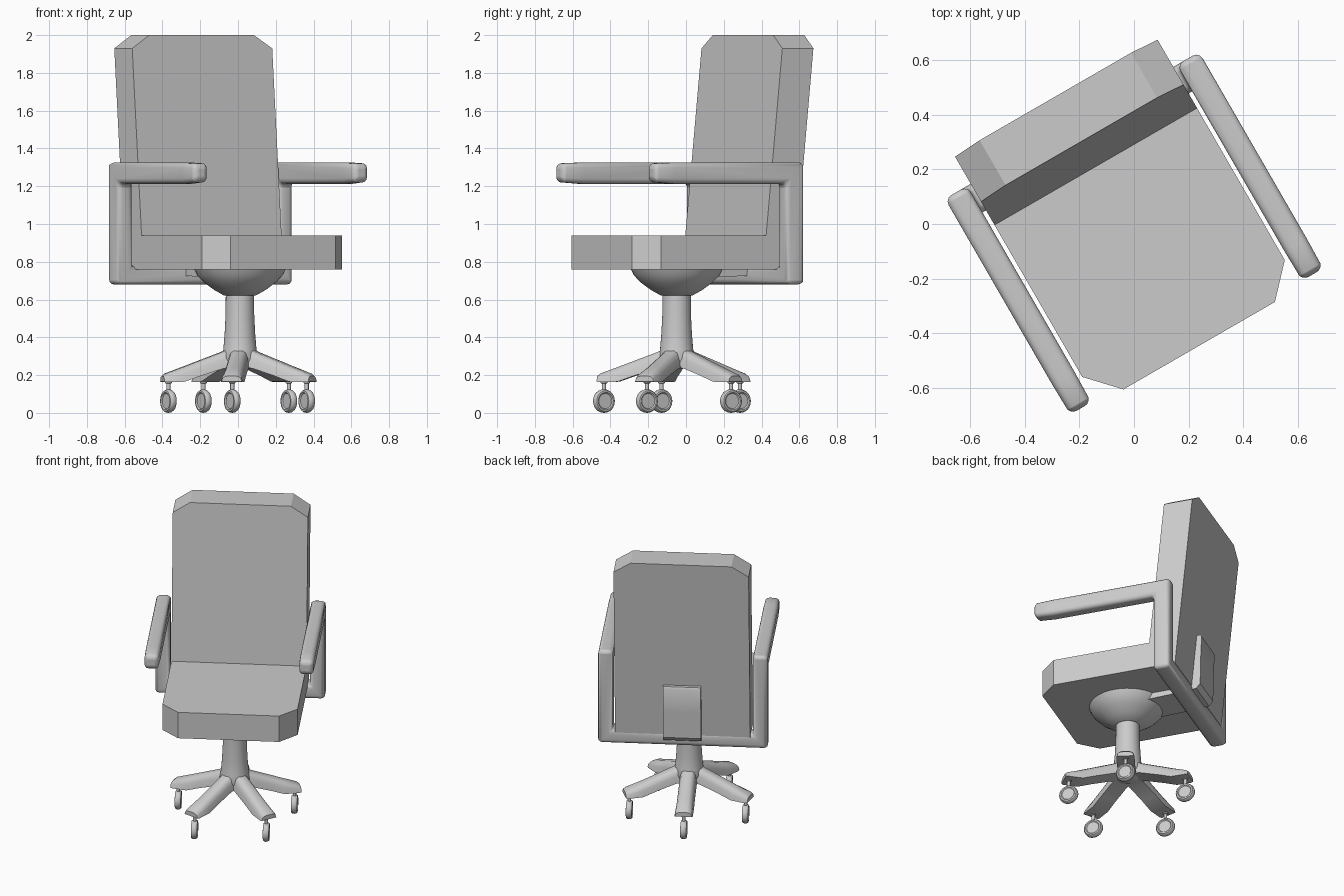
import bpy, bmesh, math
from mathutils import Matrix, Vector

if "Cube" in bpy.data.objects:
    bpy.data.objects.remove(bpy.data.objects["Cube"])

# The whole chair is turned 30 degrees about z
TURN = Matrix.Rotation(math.radians(30), 4, 'Z') @ Matrix.Translation((-0.016, 0, 0))
BASE_Y = -0.048


def loft(name, rings, smooth=None, caps=(True, True), local=Matrix()):
    """Skin a list of equal-sized closed rings."""
    bm = bmesh.new()
    vs = [[bm.verts.new(p) for p in r] for r in rings]
    n = len(rings[0])
    for a, b in zip(vs, vs[1:]):
        for i in range(n):
            j = (i + 1) % n
            bm.faces.new((a[i], a[j], b[j], b[i]))
    if caps[0]:
        bm.faces.new(vs[0])
    if caps[1]:
        bm.faces.new(vs[-1])
    bmesh.ops.recalc_face_normals(bm, faces=bm.faces[:])
    me = bpy.data.meshes.new(name)
    bm.to_mesh(me)
    bm.free()
    ob = bpy.data.objects.new(name, me)
    bpy.context.collection.objects.link(ob)
    ob.matrix_world = TURN @ local
    if smooth:
        bpy.ops.object.select_all(action='DESELECT')
        ob.select_set(True)
        bpy.context.view_layer.objects.active = ob
        bpy.ops.object.shade_smooth_by_angle(angle=math.radians(smooth))
    return ob


def lathe(name, profile, n=32, local=Matrix()):
    """Turn an (r, z) profile about z."""
    ang = [2 * math.pi * i / n for i in range(n)]
    rings = [[(r * math.cos(a), r * math.sin(a), z) for a in ang] for r, z in profile]
    return loft(name, rings, 35, local=local)


def rounded(hw, hh, rad, seg=3):
    """Rounded rectangle section."""
    pts = []
    for k, (sx, sy) in enumerate(((1, 1), (-1, 1), (-1, -1), (1, -1))):
        for i in range(seg + 1):
            a = math.pi / 2 * (k + i / seg)
            pts.append((sx * (hw - rad) + rad * math.cos(a), sy * (hh - rad) + rad * math.sin(a)))
    return pts


# Seat cushion with cut front corners
W = 0.428
outline = [(-W, 0.442), (W, 0.442), (W, -0.39), (0.32, -0.505), (-0.32, -0.505), (-W, -0.39)]
loft("seat", [[(x, min(y, 0.425), 0.76) for x, y in outline], [(x, y, 0.94) for x, y in outline]])

# Leaning backrest with cut top corners
panel = [(-W, 0.94), (W, 0.94), (W, 1.93), (0.32, 2.0), (-0.32, 2.0), (-W, 1.93)]
loft("backrest", [[(x, y + 0.1 * (z - 0.94), z) for x, z in panel] for y in (0.252, 0.442)])

# Armrests, posts and cross bar as one mitred tube, mirrored
sec = rounded(0.047, 0.056, 0.027)
ax, ay, at, ab = -0.49, 0.37, 1.269, 0.728
arm = [[(ax + a * 0.8, -0.487, at + 0.002 + b * 0.72) for a, b in sec],
       [(ax + a * 0.95, -0.465, at + 0.002 + b * 0.9) for a, b in sec],
       [(ax + a, -0.36, at + b) for a, b in sec],
       [(ax + a, ay + b, at + b) for a, b in sec],
       [(ax + a, ay + b, ab + a) for a, b in sec],
       [(0, ay + b, ab + a) for a, b in sec]]
frame = loft("arm_frame", arm, 50, caps=(True, False))
mir = frame.modifiers.new("mirror", 'MIRROR')
mir.use_clip = True
bev = frame.modifiers.new("round_corners", 'BEVEL')
bev.width, bev.segments, bev.limit_method = 0.022, 3, 'ANGLE'
bev.angle_limit = math.radians(60)

# Bent bracket from under the seat up the rear of the backrest
path = [((0.0, 0.715), (0.0, 0.77)), ((0.30, 0.725), (0.30, 0.77)),
        ((0.455, 0.735), (0.40, 0.79)), ((0.482, 0.765), (0.42, 0.82)),
        ((0.485, 0.94), (0.43, 0.94)), ((0.492, 1.105), (0.44, 1.105)), ((0.484, 1.12), (0.44, 1.12))]
loft("back_bracket", [[(-0.12, *o), (0.12, *o), (0.12, *i), (-0.12, *i)] for o, i in path], 40)

# Column with the bowl that carries the seat
at_base = Matrix.Translation((0, BASE_Y, 0))
lathe("column", [(0.06, 0.235), (0.085, 0.25), (0.098, 0.29), (0.088, 0.335), (0.081, 0.42),
                 (0.076, 0.52), (0.075, 0.63)], local=at_base)
lathe("seat_bowl", [(0.07, 0.62), (0.085, 0.622), (0.135, 0.65), (0.19, 0.69), (0.228, 0.73),
                    (0.245, 0.765)], 40, local=at_base)

# Five legs with casters
leg_rings = []
for r, hw, lo, hi in ((0.02, 0.055, 0.245, 0.365), (0.10, 0.056, 0.235, 0.322), (0.22, 0.056, 0.197, 0.277),
                      (0.31, 0.057, 0.165, 0.243), (0.405, 0.058, 0.163, 0.208), (0.42, 0.054, 0.165, 0.195)):
    half = [(1, 0), (0.9, 0.55), (0.72, 0.85), (0.4, 1)]
    pts = half + [(-u, v) for u, v in reversed(half)]
    leg_rings.append([(r, u * hw, lo + v * (hi - lo)) for u, v in pts])
tyre = [(0.04, -0.014), (0.046, -0.02), (0.055, -0.019), (0.061, -0.01), (0.0625, 0),
        (0.061, 0.01), (0.055, 0.019), (0.046, 0.02), (0.04, 0.014)]
for k in range(5):
    a = math.radians(90 + 72 * k)
    loft(f"leg_{k + 1}", leg_rings, 40, local=at_base @ Matrix.Rotation(a, 4, 'Z'))
    spot = at_base @ Matrix.Translation((0.387 * math.cos(a), 0.387 * math.sin(a), 0))
    lathe(f"caster_stem_{k + 1}", [(0.011, 0.10), (0.011, 0.155), (0.018, 0.158), (0.018, 0.172)], 12, spot)
    lathe(f"caster_wheel_{k + 1}", tyre, 24,
          spot @ Matrix.Translation((0, 0, 0.0625)) @ Matrix.Rotation(math.pi / 2, 4, 'Y'))
